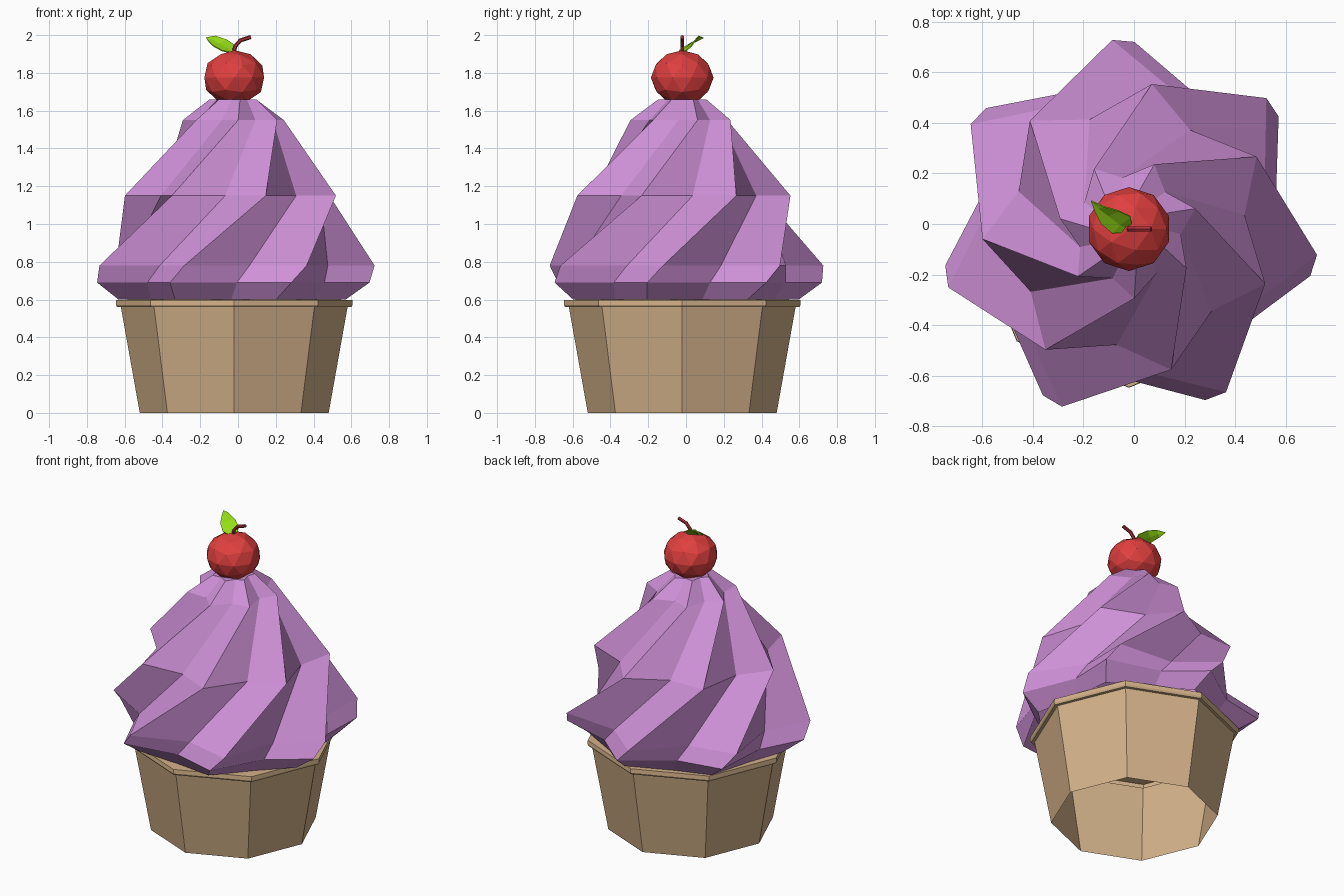
import bpy, bmesh, math
from mathutils import Matrix

if "Cube" in bpy.data.objects:
    bpy.data.objects.remove(bpy.data.objects["Cube"])

CX, CY = -0.02, -0.02  # shared axis of cup, icing and cherry


def material(name, rgb):
    m = bpy.data.materials.new(name)
    m.diffuse_color = (*rgb, 1)
    m.use_nodes = True
    m.node_tree.nodes["Principled BSDF"].inputs["Base Color"].default_value = m.diffuse_color
    return m


TAN = material("wrapper tan", (0.65, 0.44, 0.25))
LILAC = material("icing lilac", (0.62, 0.28, 0.68))
RED = material("cherry red", (0.75, 0.05, 0.05))
STEM = material("stem dark red", (0.42, 0.03, 0.04))
GREEN = material("leaf green", (0.30, 0.72, 0.008))


def finish(bm, name, mat):
    bmesh.ops.recalc_face_normals(bm, faces=bm.faces)
    me = bpy.data.meshes.new(name)
    bm.to_mesh(me)
    bm.free()
    me.materials.append(mat)
    ob = bpy.data.objects.new(name, me)
    bpy.context.collection.objects.link(ob)
    return ob


def skin(name, rings, mat, cap_top=True):
    """Join closed rings of points with quads."""
    bm = bmesh.new()
    rows = [[bm.verts.new(p) for p in r] for r in rings]
    n = len(rows[0])
    for a, b in zip(rows, rows[1:]):
        for i in range(n):
            j = (i + 1) % n
            bm.faces.new((a[i], a[j], b[j], b[i]))
    if cap_top:
        bm.faces.new(rows[-1])
    return finish(bm, name, mat)


def polar(r, deg, z):
    a = math.radians(deg)
    return (CX + r * math.cos(a), CY + r * math.sin(a), z)


# Octagonal wrapper, open underneath, with a small rim
profile = [(0.50, 0), (0.60, 0.56), (0.62, 0.56), (0.627, 0.572),
           (0.625, 0.598), (0.50, 0.60)]
skin("wrapper", [[polar(r, 45 * k, z) for k in range(8)] for r, z in profile], TAN)

# Seven-lobed twisted icing: height, tip radius, groove radius, twist
levels = [(0.601, 0.62, 0.55, -17.5), (0.69, 0.74, 0.60, -14.5),
          (0.78, 0.75, 0.575, -7.8), (1.15, 0.58, 0.46, 29.6),
          (1.55, 0.275, 0.205, 68.6), (1.66, 0.13, 0.10, 78)]
STEP = 360 / 7
rings = []
for z, tip, groove, twist in levels:
    ring = []
    for k in range(7):
        ring.append(polar(tip, twist + k * STEP, z))
        ring.append(polar(groove, twist + (k + 0.5) * STEP + 3, z))
    rings.append(ring)
skin("icing", rings, LILAC)

# Faceted cherry
bm = bmesh.new()
bmesh.ops.create_icosphere(bm, subdivisions=2, radius=1)
bmesh.ops.transform(bm, verts=bm.verts, matrix=Matrix.Translation(
    (CX, CY, 1.775)) @ Matrix.Diagonal((0.166, 0.166, 0.145, 1)))
finish(bm, "cherry", RED)

# Bent stem: hexagonal tube swept along a short path in the xz plane
path = [(-0.022, 1.89), (-0.016, 1.94), (0.012, 1.972), (0.068, 1.99)]
rings = []
for i, (x, z) in enumerate(path):
    p, q = path[max(i - 1, 0)], path[min(i + 1, 3)]
    d = math.hypot(q[0] - p[0], q[1] - p[1])
    nx, nz = (q[1] - p[1]) / d, -(q[0] - p[0]) / d
    rings.append([(x + 0.011 * math.cos(a) * nx, CY + 0.011 * math.sin(a),
                   z + 0.011 * math.cos(a) * nz)
                  for a in (math.tau * k / 6 for k in range(6))])
skin("stem", rings, STEM)

# Folded leaf: rows of left, middle and right points
rows = [[(-0.05, -0.035, 1.912), (-0.03, -0.015, 1.912), (-0.01, 0.0, 1.92)],
        [(-0.085, -0.037, 1.92), (-0.055, -0.005, 1.932), (-0.012, 0.027, 1.945)],
        [(-0.13, 0.0, 1.945), (-0.10, 0.03, 1.958), (-0.06, 0.05, 1.977)],
        [(-0.155, 0.05, 1.968), (-0.14, 0.06, 1.98), (-0.12, 0.067, 1.997)]]
bm = bmesh.new()
grid = [[bm.verts.new(p) for p in r] for r in rows]
end = bm.verts.new((-0.17, 0.09, 1.988))
for a, b in zip(grid, grid[1:]):
    for i in range(2):
        bm.faces.new((a[i], a[i + 1], b[i + 1], b[i]))
for i in range(2):
    bm.faces.new((grid[-1][i], grid[-1][i + 1], end))
leaf = finish(bm, "leaf", GREEN)
solid = leaf.modifiers.new("thickness", 'SOLIDIFY')
solid.thickness = 0.006
